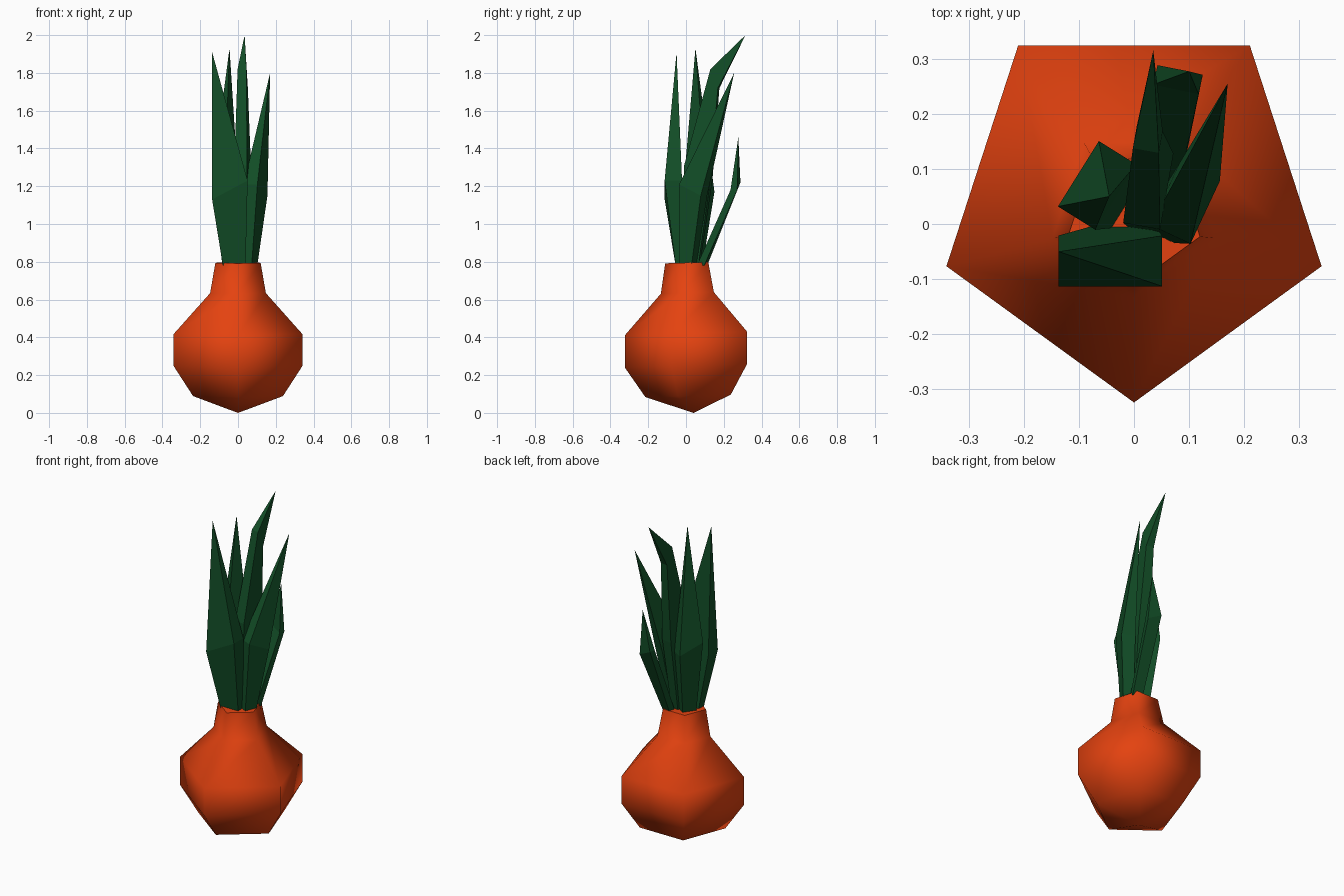
import bpy, bmesh, math
from mathutils import Vector

cube = bpy.data.objects.get("Cube")
if cube:
    bpy.data.objects.remove(cube)


def material(name, colour):
    mat = bpy.data.materials.new(name)
    mat.use_nodes = True
    mat.diffuse_color = colour
    mat.node_tree.nodes["Principled BSDF"].inputs["Base Color"].default_value = colour
    return mat


def loft(name, mat, rings, start=None, tip=None):
    """Skin a list of point rings; each end is a point or a flat cap."""
    bm = bmesh.new()
    loops = [[bm.verts.new(p) for p in ring] for ring in rings]
    n = len(loops[0])
    for low, high in zip(loops, loops[1:]):
        for i in range(n):
            j = (i + 1) % n
            bm.faces.new((low[i], low[j], high[j], high[i]))
    for loop, point in ((loops[0], start), (loops[-1], tip)):
        if point is None:
            bm.faces.new(loop)
        else:
            end = bm.verts.new(point)
            for i in range(n):
                bm.faces.new((loop[i], loop[(i + 1) % n], end))
    bmesh.ops.recalc_face_normals(bm, faces=bm.faces)
    mesh = bpy.data.meshes.new(name)
    bm.to_mesh(mesh)
    bm.free()
    obj = bpy.data.objects.new(name, mesh)
    bpy.context.collection.objects.link(obj)
    mesh.materials.append(mat)
    return obj


def pentagon(radius, cy, z):
    """Five-sided ring, corner to the front, leaning slightly up at the back."""
    ring = []
    for i in range(5):
        a = math.tau * i / 5 - math.pi / 2
        y = cy + radius * math.sin(a)
        ring.append((radius * math.cos(a), y, z + 0.03 * y))
    return ring


def section(x, y, z, half_width, half_depth, angle, rise=0):
    """Four-cornered blade section, turned about z; rise lifts its far side."""
    a = math.radians(angle)
    across = Vector((math.cos(a), math.sin(a), 0)) * half_width + Vector((0, 0, rise))
    depth = Vector((-math.sin(a), math.cos(a), 0)) * half_depth
    c = Vector((x, y, z))
    return [c - across - depth, c + across - depth, c + across + depth, c - across + depth]


orange = material("bulb orange", (0.78, 0.055, 0.005, 1))
green = material("leaf green", (0.006, 0.075, 0.02, 1))

# Bulb with its neck
bulb_rings = [(0.25, 0.035, 0.09), (0.358, 0.034, 0.25), (0.358, 0.034, 0.42),
              (0.155, 0.022, 0.635), (0.126, 0.016, 0.795)]
bulb = loft("bulb", orange, [pentagon(*r) for r in bulb_rings], start=(0, 0.04, 0))
bpy.context.view_layer.objects.active = bulb
bulb.select_set(True)
bpy.ops.object.shade_smooth_by_angle(angle=math.radians(80))
bulb.select_set(False)

# Leaves: sections from the base upward, then the tip
leaves = {
    "front_leaf": ([(-0.02, -0.03, 0.78, 0.06, 0.025, 0),
                    (-0.043, -0.067, 1.18, 0.094, 0.046, 0, 0.05)],
                   (-0.137, -0.05, 1.91)),
    "right_leaf": ([(0.06, 0.01, 0.78, 0.035, 0.03, 65),
                    (0.093, 0.038, 1.18, 0.063, 0.04, 65, -0.03)],
                   (0.17, 0.255, 1.8)),
    "left_leaf": ([(-0.04, 0.04, 0.78, 0.04, 0.025, 58),
                   (-0.067, 0.07, 1.2, 0.07, 0.04, 58, -0.03)],
                  (-0.045, 0.05, 1.93)),
    "tall_leaf": ([(0.02, 0.03, 0.78, 0.04, 0.025, 80),
                   (0.026, 0.065, 1.27, 0.07, 0.034, 80, -0.04),
                   (0.025, 0.153, 1.77, 0.02, 0.024, 80, -0.05)],
                  (0.035, 0.315, 2.0)),
    "short_back_leaf": ([(0.055, 0.085, 0.78, 0.03, 0.02, -15),
                         (0.08, 0.262, 1.2, 0.042, 0.018, -12, -0.02)],
                        (0.1, 0.277, 1.46)),
}
for name, (sections, tip) in leaves.items():
    loft(name, green, [section(*s) for s in sections], tip=tip)
